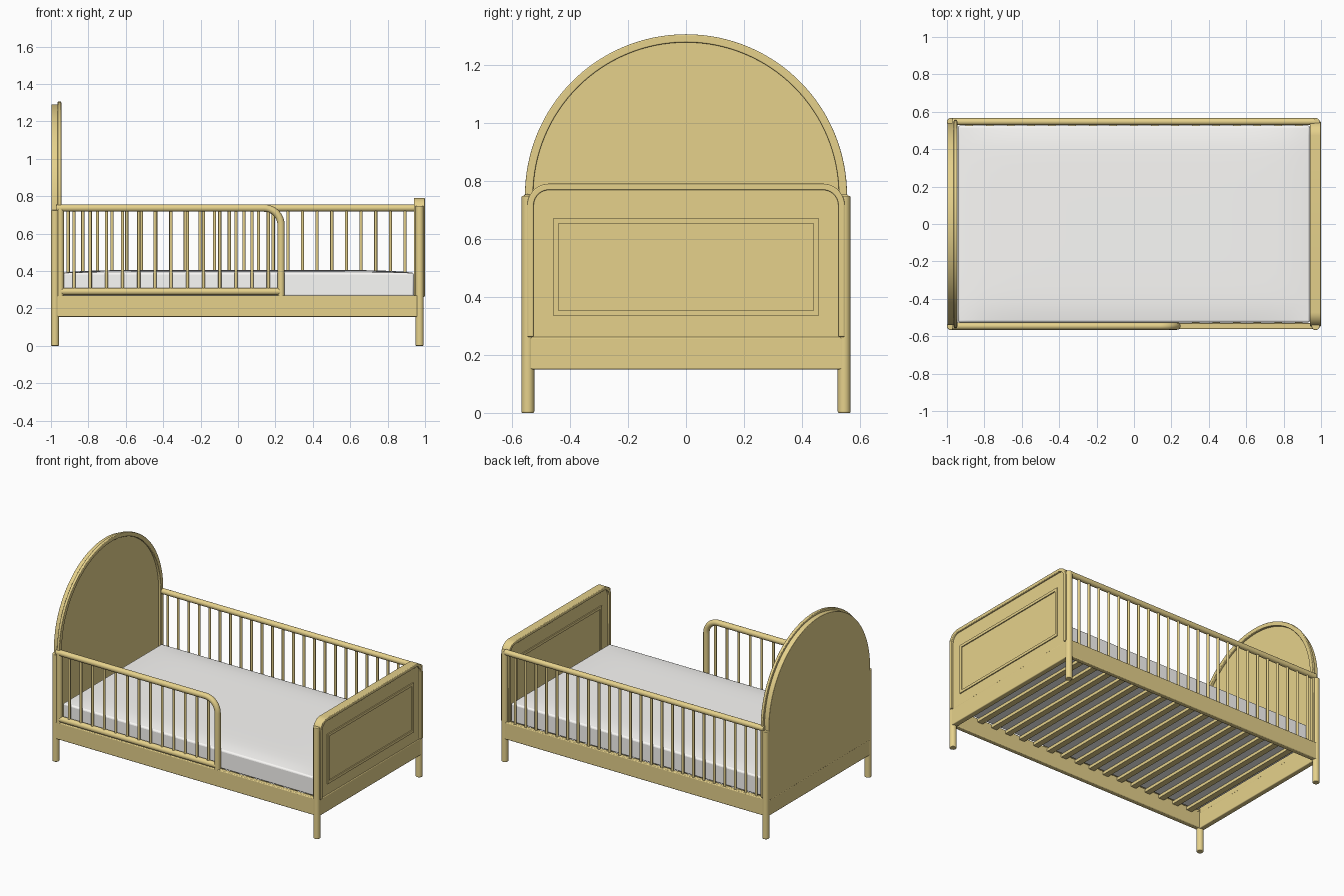
import bpy, bmesh, math
from mathutils import Vector

if "Cube" in bpy.data.objects:
    bpy.data.objects.remove(bpy.data.objects["Cube"])


def material(name, rgb):
    m = bpy.data.materials.new(name)
    m.diffuse_color = (*rgb, 1)
    m.use_nodes = True
    m.node_tree.nodes["Principled BSDF"].inputs["Base Color"].default_value = m.diffuse_color
    return m


WOOD = material("oak", (0.79, 0.64, 0.26))
CLOTH = material("cloth", (0.97, 0.96, 0.94))


def finish(bm, name, mat=WOOD, bevel=0):
    bmesh.ops.recalc_face_normals(bm, faces=bm.faces)
    me = bpy.data.meshes.new(name)
    bm.to_mesh(me)
    bm.free()
    ob = bpy.data.objects.new(name, me)
    bpy.context.collection.objects.link(ob)
    me.materials.append(mat)
    if bevel:
        b = ob.modifiers.new("bevel", "BEVEL")
        b.width, b.segments, b.limit_method = bevel, 3, "ANGLE"
        b.angle_limit = math.radians(40)
    bpy.ops.object.select_all(action="DESELECT")
    bpy.context.view_layer.objects.active = ob
    ob.select_set(True)
    bpy.ops.object.shade_smooth_by_angle(angle=math.radians(35))
    return ob


def box(name, lo, hi, bevel=0.005, mat=WOOD):
    bm = bmesh.new()
    bmesh.ops.create_cube(bm, size=1)
    for v in bm.verts:
        v.co = Vector(((a + b) / 2 + c * (b - a) for a, b, c in zip(lo, hi, v.co)))
    return finish(bm, name, mat, bevel)


def rod(name, p, q, r, seg=16, bevel=0):
    p, q = Vector(p), Vector(q)
    bm = bmesh.new()
    bmesh.ops.create_cone(bm, cap_ends=True, segments=seg, radius1=r, radius2=r, depth=(q - p).length)
    turn = (q - p).to_track_quat("Z", "Y")
    for v in bm.verts:
        v.co = turn @ v.co + (p + q) / 2
    return finish(bm, name, bevel=bevel)


def board(name, outline, x0, x1, bevel=0.004):
    """Solid (y, z) outline extruded along x."""
    bm = bmesh.new()
    f = bm.faces.new([bm.verts.new((x0, y, z)) for y, z in outline])
    g = bmesh.ops.extrude_face_region(bm, geom=[f])["geom"]
    bmesh.ops.translate(bm, vec=(x1 - x0, 0, 0), verts=[e for e in g if isinstance(e, bmesh.types.BMVert)])
    return finish(bm, name, bevel=bevel)


def band(name, outer, inner, x0, x1, closed=False, bevel=0.004):
    """Strip between two matching (y, z) paths, with thickness along x."""
    bm = bmesh.new()
    rings = [[bm.verts.new((x, *p)) for x, p in ((x0, o), (x1, o), (x1, i), (x0, i))]
             for o, i in zip(outer, inner)]
    n = len(rings)
    for k in range(n if closed else n - 1):
        a, b = rings[k], rings[(k + 1) % n]
        for j in range(4):
            bm.faces.new((a[j], a[(j + 1) % 4], b[(j + 1) % 4], b[j]))
    if not closed:
        bm.faces.new(rings[0])
        bm.faces.new(rings[-1])
    return finish(bm, name, bevel=bevel)


def arch(w, top, base, r, n):
    """Open path up one side, over corners of radius r, down the other."""
    pts = [(w, base)]
    for cy, start in ((w - r, 0), (r - w, 90)):
        for k in range(n + 1):
            if start and k == 0 and abs(cy) < 1e-6:
                continue
            a = math.radians(start + 90 * k / n)
            pts.append((cy + r * math.cos(a), top - r + r * math.sin(a)))
    return pts + [(-w, base)]


def rect(w, z0, z1):
    return [(-w, z0), (w, z0), (w, z1), (-w, z1)]


# Corner posts and side rails
for side, s in (("front", -1), ("back", 1)):
    y = s * 0.545
    rod(f"{side}_head_post", (-0.978, y, 0), (-0.978, y, 0.725), 0.022, 24, 0.004)
    rod(f"{side}_foot_post", (0.971, y, 0), (0.971, y, 0.748), 0.022, 24, 0.004)
    ys = sorted((s * 0.53, s * 0.562))
    box(f"{side}_side_rail", (-0.975, ys[0], 0.155), (0.965, ys[1], 0.27))

# Headboard: arched board with a raised rim on its inner face
board("headboard_panel", arch(0.54, 1.29, 0.255, 0.54, 32), -0.998, -0.963, 0.003)
band("headboard_rim", arch(0.555, 1.305, 0.27, 0.555, 32),
     arch(0.527, 1.277, 0.27, 0.527, 32), -0.964, -0.945)
box("head_rail", (-0.996, -0.545, 0.15), (-0.96, 0.545, 0.258))

# Footboard: rounded rim, panel and a rectangular moulding on both faces
board("footboard_panel", arch(0.535, 0.78, 0.256, 0.065, 10), 0.955, 0.986, 0)
band("footboard_rim", arch(0.547, 0.79, 0.262, 0.075, 10),
     arch(0.525, 0.768, 0.262, 0.053, 10), 0.941, 0.999)
box("foot_rail", (0.952, -0.545, 0.15), (0.99, 0.545, 0.262))
for name, x0, x1 in (("outer", 0.984, 0.993), ("inner", 0.948, 0.957)):
    band(f"{name}_moulding", rect(0.458, 0.335, 0.67), rect(0.44, 0.353, 0.652), x0, x1, True, 0)

# Back railing
rod("back_top_rail", (-0.97, 0.547, 0.736), (0.965, 0.547, 0.736), 0.0185, 20)
for i in range(24):
    x = -0.908 + i * 1.801 / 23
    rod("back_spindle", (x, 0.547, 0.262), (x, 0.547, 0.73), 0.0085, 12)

# Front guard: bent tube, lower bar, end post and spindles
path = [(-0.97, 0.736)]
for k in range(13):
    a = math.radians(90 - 90 * k / 12)
    path.append((0.14 + 0.09 * math.cos(a), 0.646 + 0.09 * math.sin(a)))
path.append((0.23, 0.265))
cu = bpy.data.curves.new("guard_tube", "CURVE")
cu.dimensions = "3D"
cu.bevel_depth, cu.bevel_resolution, cu.use_fill_caps = 0.0195, 4, True
sp = cu.splines.new("POLY")
sp.points.add(len(path) - 1)
for p, (x, z) in zip(sp.points, path):
    p.co = (x, -0.546, z, 1)
tube = bpy.data.objects.new("guard_tube", cu)
bpy.context.collection.objects.link(tube)
cu.materials.append(WOOD)
bpy.ops.object.select_all(action="DESELECT")
bpy.context.view_layer.objects.active = tube
tube.select_set(True)
bpy.ops.object.convert(target="MESH")
bpy.ops.object.shade_smooth_by_angle(angle=math.radians(35))
rod("guard_lower_bar", (-0.95, -0.546, 0.29), (0.23, -0.546, 0.29), 0.0195, 20)
rod("guard_end_post", (-0.95, -0.546, 0.265), (-0.95, -0.546, 0.736), 0.0195, 20)
for i in range(13):
    x = -0.877 + i * 0.0866
    rod("guard_spindle", (x, -0.546, 0.29), (x, -0.546, 0.73), 0.0085, 12)

# Slats just under the mattress
for i in range(17):
    x = -0.88 + i * 0.11
    box("slat", (x - 0.02, -0.535, 0.243), (x + 0.02, 0.535, 0.263), 0)

# Mattress: bevelled block with a gently crowned top
bm = bmesh.new()
bmesh.ops.create_grid(bm, x_segments=32, y_segments=20, size=1)
for v in bm.verts:
    u, w = v.co.x, v.co.y
    v.co = (u * 0.94, w * 0.526, 0.39 + 0.015 * (1 - abs(u) ** 8) * (1 - abs(w) ** 8))
rim = [e for e in bm.edges if e.is_boundary]
low = [e for e in bmesh.ops.extrude_edge_only(bm, edges=rim)["geom"] if isinstance(e, bmesh.types.BMVert)]
for v in low:
    v.co.z = 0.264
bmesh.ops.contextual_create(bm, geom=[e for e in bm.edges if e.is_boundary])
finish(bm, "mattress", CLOTH, 0.01)
